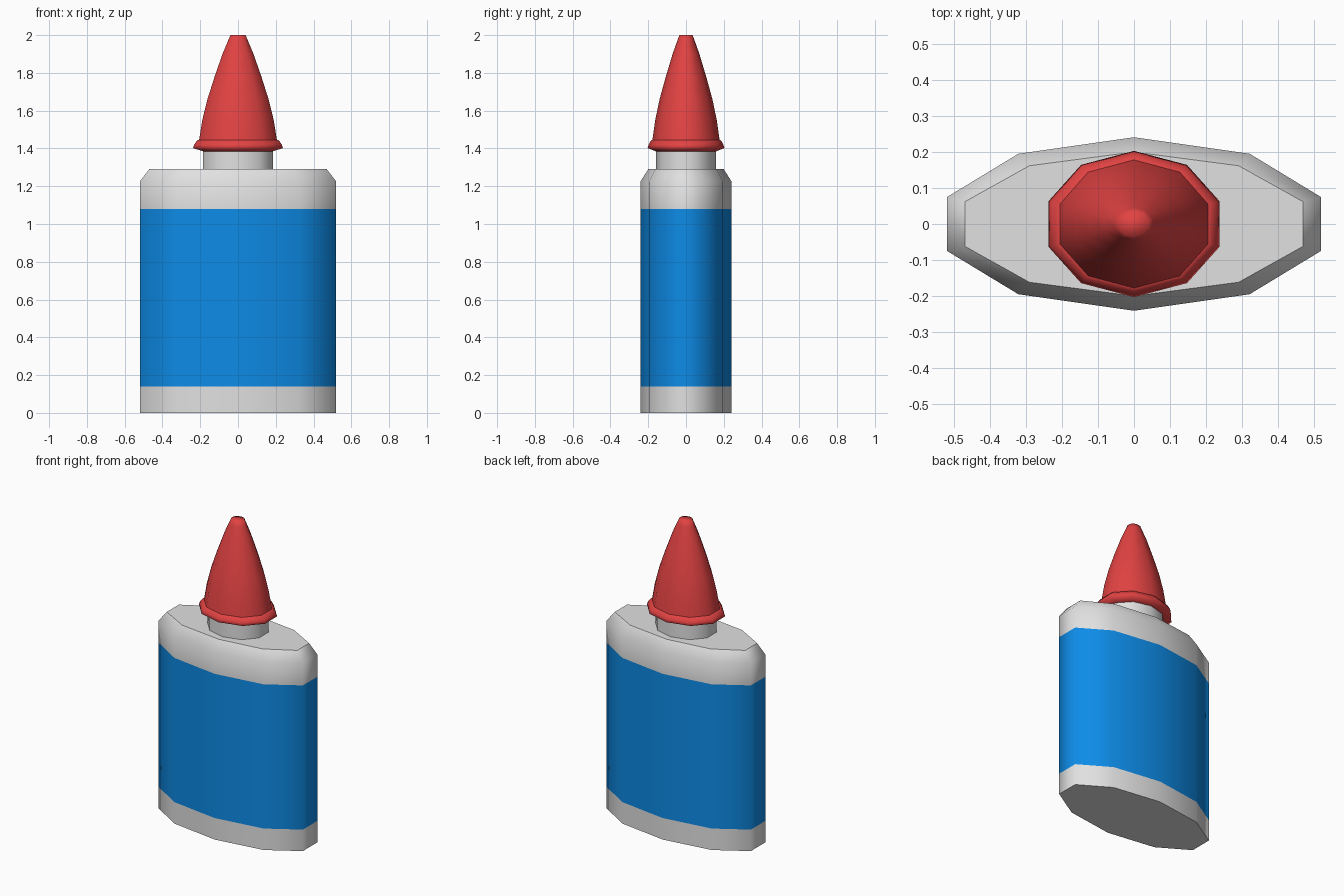
import bpy, bmesh, math

if "Cube" in bpy.data.objects:
    bpy.data.objects.remove(bpy.data.objects["Cube"])

SIDES = 10


def material(name, rgb):
    m = bpy.data.materials.new(name)
    m.diffuse_color = (*rgb, 1)
    m.use_nodes = True
    m.node_tree.nodes["Principled BSDF"].inputs["Base Color"].default_value = m.diffuse_color
    return m


white = material("white plastic", (0.75, 0.75, 0.75))
blue = material("label blue", (0.004, 0.26, 0.80))
red = material("cap red", (0.76, 0.055, 0.055))


def loft(name, rings, mats, sharp=(), rule=None):
    """Ten-sided oval loft; each ring is (x half-width, y half-depth, z)."""
    bm = bmesh.new()
    loops = []
    for hx, hy, z in rings:
        rx = hx / math.cos(math.radians(18))
        loops.append([bm.verts.new((rx * math.cos(a), hy * math.sin(a), z))
                      for a in (math.radians(18 + 36 * i) for i in range(SIDES))])
    for lo, hi in zip(loops, loops[1:]):
        for i in range(SIDES):
            j = (i + 1) % SIDES
            bm.faces.new((lo[i], lo[j], hi[j], hi[i]))
    bm.faces.new(loops[0][::-1])
    bm.faces.new(loops[-1])
    for f in bm.faces:
        f.smooth = True
        if rule:
            f.material_index = rule(f.calc_center_median().z)
    # hard rims
    for k in sharp:
        for i in range(SIDES):
            bm.edges.get((loops[k][i], loops[k][(i + 1) % SIDES])).smooth = False
    me = bpy.data.meshes.new(name)
    bm.to_mesh(me)
    bm.free()
    for m in mats:
        me.materials.append(m)
    ob = bpy.data.objects.new(name, me)
    bpy.context.collection.objects.link(ob)
    return ob


# Bottle body with the label band between two cut loops
loft("bottle_body",
     [(0.52, 0.241, 0), (0.52, 0.241, 0.14), (0.52, 0.241, 1.08),
      (0.52, 0.241, 1.225), (0.47, 0.20, 1.29)],
     [white, blue], sharp=(0, 4),
     rule=lambda z: 1 if 0.2 < z < 1.05 and abs(z - 0.61) < 0.1 else 0)

# Neck between shoulder and cap
loft("bottle_neck", [(0.185, 0.158, 1.285), (0.185, 0.158, 1.40)],
     [white], sharp=(0, 1))

# Pointed cap with a flange at its base
cap = [(0.185, 0.16, 1.385), (0.238, 0.203, 1.402), (0.232, 0.198, 1.42),
       (0.216, 0.185, 1.443), (0.206, 0.178, 1.445), (0.189, 0.163, 1.55),
       (0.162, 0.140, 1.66), (0.124, 0.107, 1.78), (0.082, 0.071, 1.90),
       (0.053, 0.046, 1.97), (0.040, 0.035, 2.0)]
loft("nozzle_cap", cap, [red], sharp=(0, 4))
